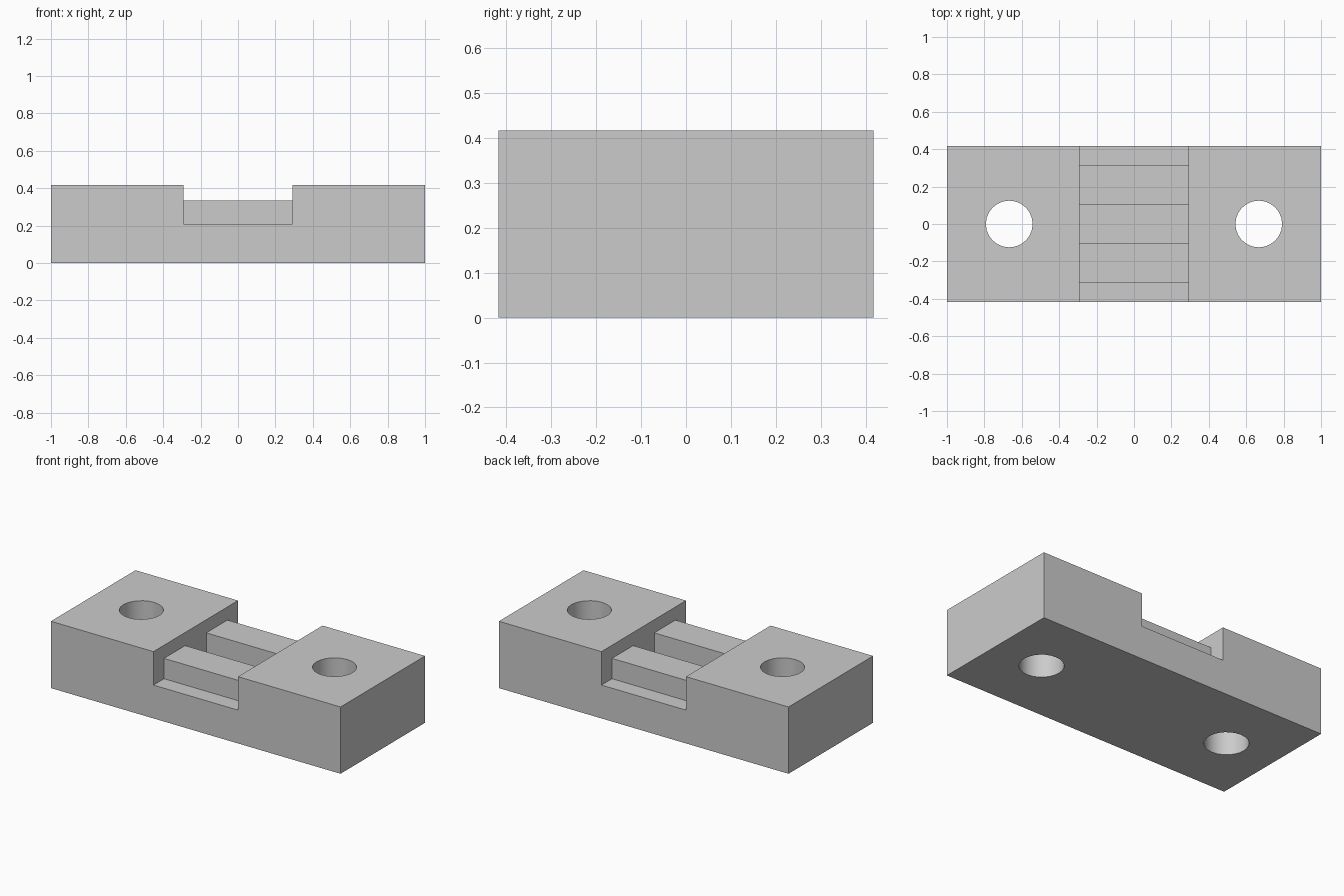
import bpy
import bmesh

cube = bpy.data.objects.get("Cube")
if cube:
    bpy.data.objects.remove(cube, do_unlink=True)

LENGTH, DEPTH, HEIGHT = 2.0, 0.834, 0.417
SLOT_HALF, SLOT_FLOOR = 0.292, 0.208
RIB_TOP, RIB_INNER, RIB_OUTER = 0.335, 0.104, 0.313
HOLE_X, HOLE_RADIUS = 0.667, 0.125

grey = bpy.data.materials.new("plain grey")
grey.use_nodes = True
colour = (0.6, 0.6, 0.6, 1)
grey.diffuse_color = colour
grey.node_tree.nodes["Principled BSDF"].inputs["Base Color"].default_value = colour


def box(name, low, high):
    """Box between two opposite corners."""
    bpy.ops.mesh.primitive_cube_add(size=1)
    obj = bpy.context.object
    obj.name = name
    obj.location = [(a + b) / 2 for a, b in zip(low, high)]
    obj.scale = [b - a for a, b in zip(low, high)]
    bpy.ops.object.transform_apply(location=True, rotation=False, scale=True)
    return obj


def cut(target, cutter):
    """Subtract the cutter, then remove it."""
    cutter.hide_render = True
    mod = target.modifiers.new("cut", 'BOOLEAN')
    mod.operation = 'DIFFERENCE'
    mod.solver = 'EXACT'
    mod.object = cutter
    bpy.context.view_layer.objects.active = target
    bpy.ops.object.modifier_apply(modifier=mod.name)
    bpy.data.objects.remove(cutter, do_unlink=True)


# Solid block
block = box("mounting_block", (-LENGTH / 2, -DEPTH / 2, 0), (LENGTH / 2, DEPTH / 2, HEIGHT))

# Central slot: three channels down to the floor, with two ribs left between them
for low_y, high_y in ((-1, -RIB_OUTER), (-RIB_INNER, RIB_INNER), (RIB_OUTER, 1)):
    cut(block, box("channel_cutter", (-SLOT_HALF, low_y, SLOT_FLOOR), (SLOT_HALF, high_y, 1)))
for side in (-1, 1):
    y_pair = sorted((side * RIB_INNER, side * RIB_OUTER))
    cut(block, box("rib_top_cutter", (-SLOT_HALF, y_pair[0], RIB_TOP), (SLOT_HALF, y_pair[1], 1)))

# Bolt holes through both ends
for side in (-1, 1):
    bpy.ops.mesh.primitive_cylinder_add(vertices=24, radius=HOLE_RADIUS, depth=2,
                                        location=(side * HOLE_X, 0, 0))
    cut(block, bpy.context.object)

# Tidy the flat faces and smooth only the hole walls
bm = bmesh.new()
bm.from_mesh(block.data)
bmesh.ops.remove_doubles(bm, verts=bm.verts, dist=0.0005)
bm.to_mesh(block.data)
bm.free()
block.data.materials.clear()
block.data.materials.append(grey)
bpy.ops.object.select_all(action='DESELECT')
block.select_set(True)
bpy.context.view_layer.objects.active = block
bpy.ops.object.shade_smooth_by_angle()
